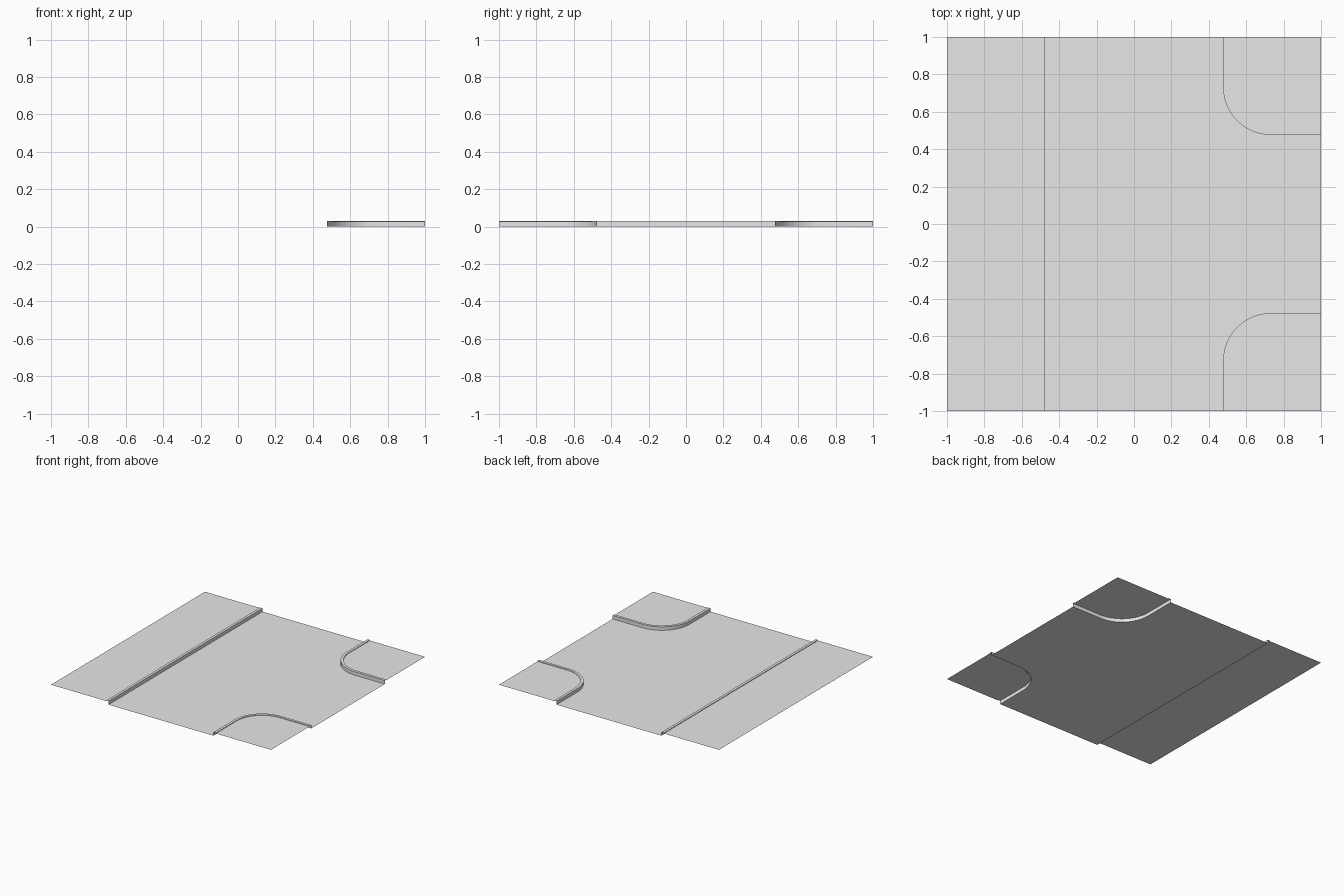
import bpy, bmesh, math

cube = bpy.data.objects.get("Cube")
if cube:
    bpy.data.objects.remove(cube, do_unlink=True)

HALF = 1.0          # half the tile
ROAD_EDGE = 0.477   # kerb face on the road side
WALK_EDGE = 0.499   # kerb edge on the pavement side
BEND = 0.73         # centre of the corner arcs
KERB_Z, WALK_Z = 0.029, 0.024
STEPS = 12

concrete = bpy.data.materials.new("concrete_grey")
concrete.use_nodes = True
grey = (0.8, 0.8, 0.8, 1)
concrete.diffuse_color = grey
concrete.node_tree.nodes["Principled BSDF"].inputs["Base Color"].default_value = grey


def make_object(name, bm, up=False):
    if up:
        for f in bm.faces:
            f.normal_update()
            if f.normal.z < 0:
                f.normal_flip()
    mesh = bpy.data.meshes.new(name)
    bm.to_mesh(mesh)
    bm.free()
    mesh.materials.append(concrete)
    ob = bpy.data.objects.new(name, mesh)
    bpy.context.collection.objects.link(ob)
    return ob


def flat_panel(name, outline, z):
    bm = bmesh.new()
    bm.faces.new([bm.verts.new((x, y, z)) for x, y in outline])
    make_object(name, bm, up=True)


def corner_path(edge, side):
    """Rounded corner line from the tile's y edge round to its +x edge."""
    r = BEND - edge
    pts = [(edge, HALF)]
    for i in range(STEPS + 1):
        a = math.pi + math.pi / 2 * i / STEPS
        pts.append((BEND + r * math.cos(a), BEND + r * math.sin(a)))
    pts.append((HALF, edge))
    return [(x, side * y) for x, y in pts]


def straight_path(edge):
    return [(-edge, -HALF), (-edge, HALF)]


def kerb(name, outer, inner, flip):
    """Open strip: road-side face, flat top and small step to the pavement."""
    bm = bmesh.new()
    rows = [[bm.verts.new((x, y, z)) for x, y in path] for path, z in
            ((outer, 0), (outer, KERB_Z), (inner, KERB_Z), (inner, WALK_Z))]
    for low, high in zip(rows, rows[1:]):
        for i in range(len(low) - 1):
            quad = [low[i], low[i + 1], high[i + 1], high[i]]
            bm.faces.new(quad[::-1] if flip else quad)
    ob = make_object(name, bm)
    bpy.ops.object.select_all(action='DESELECT')
    ob.select_set(True)
    bpy.context.view_layer.objects.active = ob
    bpy.ops.object.shade_smooth_by_angle(angle=math.radians(30))


# Straight kerb and pavement on the right side
kerb("straight_kerb", straight_path(ROAD_EDGE), straight_path(WALK_EDGE), False)
flat_panel("straight_pavement",
           straight_path(WALK_EDGE) + [(-HALF, HALF), (-HALF, -HALF)], WALK_Z)

# Rounded kerbs and pavements at the two left corners
for label, side in (("front", -1), ("back", 1)):
    inner = corner_path(WALK_EDGE, side)
    kerb(label + "_corner_kerb", corner_path(ROAD_EDGE, side), inner, side < 0)
    flat_panel(label + "_corner_pavement", inner + [(HALF, side * HALF)], WALK_Z)

# Road surface filling the space between the kerbs
flat_panel("road", straight_path(ROAD_EDGE) + corner_path(ROAD_EDGE, 1)
           + corner_path(ROAD_EDGE, -1)[::-1], 0)
